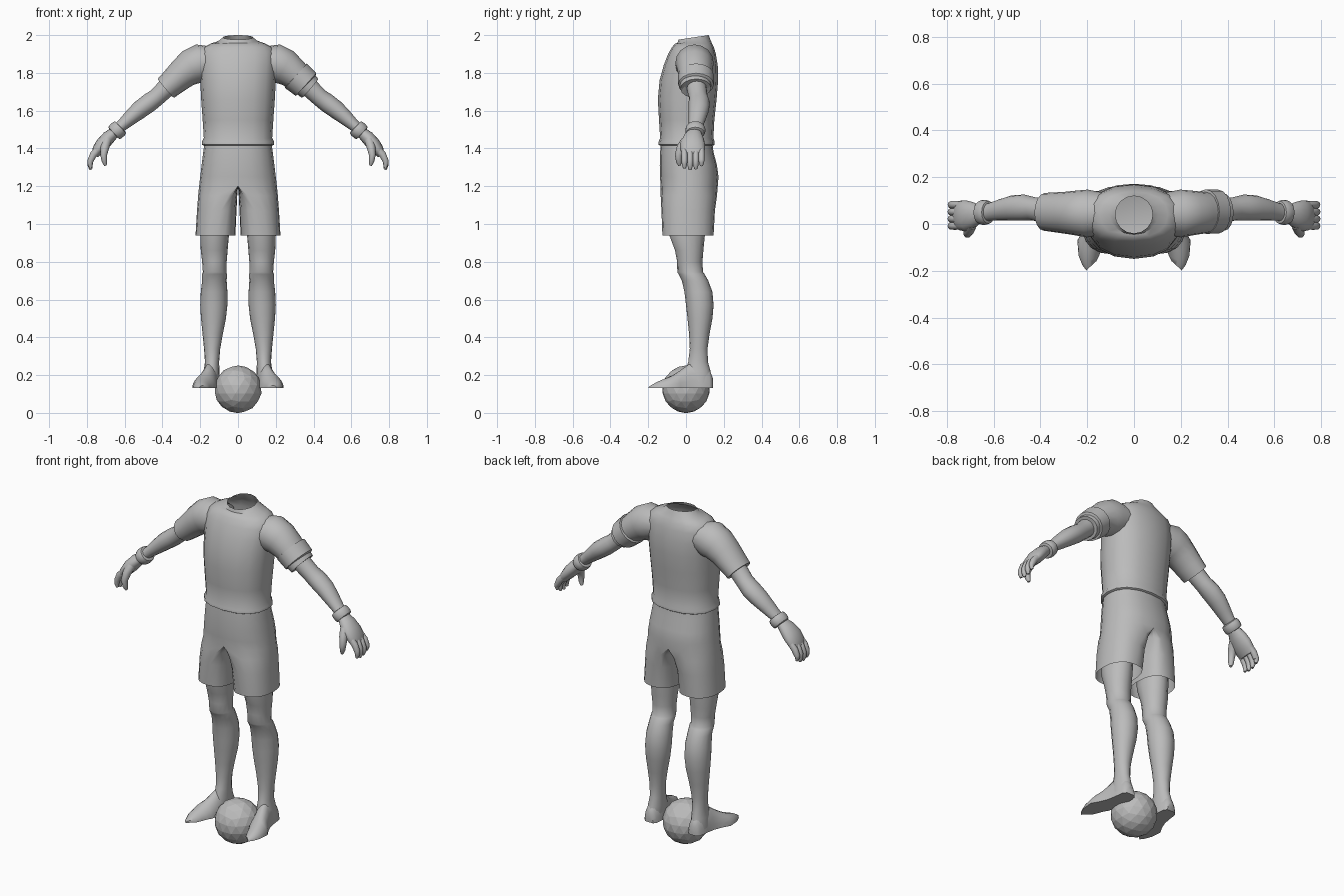
import bpy, bmesh, math
from mathutils import Vector

SIDES = 16
grey = bpy.data.materials.new("light_grey")
grey.diffuse_color = (0.5, 0.5, 0.5, 1)


def finish(bm, name, mirror=False, smooth=True):
    bmesh.ops.remove_doubles(bm, verts=bm.verts, dist=0.0005)
    bmesh.ops.recalc_face_normals(bm, faces=bm.faces)
    me = bpy.data.meshes.new(name)
    bm.to_mesh(me)
    bm.free()
    me.materials.append(grey)
    ob = bpy.data.objects.new(name, me)
    bpy.context.collection.objects.link(ob)
    bpy.ops.object.select_all(action='DESELECT')
    bpy.context.view_layer.objects.active = ob
    ob.select_set(True)
    if smooth:
        bpy.ops.object.shade_smooth_by_angle(angle=math.radians(45))
    if mirror:
        m = ob.modifiers.new("mirror", 'MIRROR')
        m.merge_threshold = 0.001
    return ob


def oval(c, u, v, ru, rv, p=1.0):
    """Ring of points around c; p below 1 makes it boxier."""
    pts = []
    for i in range(SIDES):
        a = 2 * math.pi * i / SIDES
        x, y = math.cos(a), math.sin(a)
        x = math.copysign(abs(x) ** p, x)
        y = math.copysign(abs(y) ** p, y)
        pts.append(Vector(c) + u * ru * x + v * rv * y)
    return pts


def loft(name, rings, start=True, end=True, mirror=True):
    bm = bmesh.new()
    rows = [[bm.verts.new(p) for p in r] for r in rings]
    for a, b in zip(rows, rows[1:]):
        for i in range(len(a)):
            j = (i + 1) % len(a)
            bm.faces.new((a[i], a[j], b[j], b[i]))
    if start:
        bm.faces.new(rows[0])
    if end:
        bm.faces.new(rows[-1])
    return finish(bm, name, mirror)


X, Y, Z = Vector((1, 0, 0)), Vector((0, 1, 0)), Vector((0, 0, 1))


def upright(rows, p=1.0):
    """Rows of z, x0, x1, y0, y1."""
    return [oval(((a + b) / 2, (c + d) / 2, z), X, Y, (b - a) / 2, (d - c) / 2, p)
            for z, a, b, c, d in rows]


def limb(rows):
    """Rows of x, y, z, radius across, radius in y; rings follow the path."""
    pts = [Vector(r[:3]) for r in rows]
    out = []
    for i, r in enumerate(rows):
        d = pts[min(i + 1, len(pts) - 1)] - pts[max(i - 1, 0)]
        u = Vector((-d.z, 0, d.x)).normalized()
        v = d.cross(u).normalized()
        out.append(oval(pts[i], u, v, r[3], r[4]))
    return out


# Shirt body, with a neck opening that tips forward
shirt = upright([(z, -w, w, f, b) for z, w, f, b in [
    (1.415, .183, -.138, .145), (1.42, .192, -.146, .152), (1.435, .191, -.145, .152),
    (1.455, .181, -.137, .145), (1.55, .187, -.143, .150), (1.66, .195, -.149, .162),
    (1.76, .200, -.140, .170), (1.84, .205, -.118, .168), (1.90, .203, -.095, .158),
    (1.935, .185, -.075, .148), (1.955, .145, -.058, .138)]], 0.88)
for z, w, f, b, tilt in [(1.968, .105, -.045, .128, .12), (1.988, .080, -.04, .12, .15)]:
    shirt.append([p + Z * (p.y - .04) * tilt for p in upright([(z, -w, w, f, b)])[0]])
loft("shirt_body", shirt, end=False, mirror=False)

# Sleeves with an open cuff turned back inside
loft("sleeve", limb([
    (.11, .045, 1.862, .075, .085), (.20, .045, 1.850, .103, .102),
    (.245, .047, 1.832, .096, .096), (.29, .048, 1.80, .083, .090),
    (.34, .050, 1.755, .073, .085), (.382, .052, 1.718, .066, .081),
    (.378, .052, 1.722, .055, .066), (.34, .052, 1.755, .050, .055)]))

# Band worn on one sleeve
loft("sleeve_band", limb([
    (.305, .053, 1.787, .077, .087), (.307, .053, 1.785, .087, .095),
    (.36, .053, 1.738, .081, .094), (.362, .053, 1.736, .070, .084)]), mirror=False)

# Bare arms
loft("arm", limb([
    (.33, .055, 1.765, .05, .052), (.385, .057, 1.715, .050, .052),
    (.43, .065, 1.672, .047, .050), (.47, .070, 1.642, .050, .056),
    (.52, .068, 1.605, .048, .054), (.57, .060, 1.562, .040, .046),
    (.615, .052, 1.522, .031, .038), (.66, .045, 1.482, .029, .036),
    (.69, .038, 1.455, .030, .045)]))
loft("wristband", limb([
    (.620, .05, 1.514, .034, .038), (.622, .05, 1.512, .043, .048),
    (.632, .05, 1.503, .047, .053), (.648, .049, 1.489, .047, .053),
    (.657, .049, 1.481, .043, .048), (.659, .049, 1.479, .034, .038)]))

# Hands: palm, curled fingers, thumb
loft("palm", limb([
    (.655, .045, 1.485, .029, .036), (.685, .040, 1.458, .036, .054),
    (.715, .035, 1.425, .037, .066), (.742, .036, 1.392, .031, .064),
    (.757, .038, 1.365, .020, .055)]))
for i in range(4):
    y, drop = -.008 + i * .030, (.008, 0, .004, .02)[i]
    loft("finger_%d" % (i + 1), limb([
        (.735, y, 1.40, .018, .015), (.765, y, 1.368, .019, .017),
        (.781, y, 1.335, .016, .016), (.783, y, 1.308 + drop, .013, .014),
        (.779, y, 1.287 + drop, .007, .008)]))
loft("thumb", limb([
    (.695, .000, 1.44, .025, .026), (.705, -.026, 1.405, .023, .024),
    (.711, -.040, 1.365, .018, .019), (.707, -.038, 1.33, .014, .015),
    (.702, -.034, 1.310, .007, .008)]))

# Shorts: one half with two open legs, mirrored; rows of z, middle, gap, width, front, back
rows = [(1.44, 0, 0, .176, -.132, .138), (1.38, 0, 0, .184, -.137, .146),
        (1.31, 0, 0, .193, -.139, .164), (1.25, 0, 0, .200, -.138, .172),
        (1.20, 0, 0, .206, -.134, .168), (1.15, .05, .004, .211, -.134, .164),
        (1.07, .09, .008, .217, -.130, .153), (.94, .112, .014, .225, -.125, .146)]
bm = bmesh.new()
N = 10
grid = []
for z, mid, gap, w, f, b in rows:
    ring = []
    for i in range(2 * N):
        a = math.pi * i / N - math.pi / 2
        s, c = math.sin(a), math.cos(a)
        x = mid + (w - mid) * c ** .85 if c > 1e-6 else mid - (mid - gap) * abs(c) ** .7
        y = (f + b) / 2 + (b - f) / 2 * math.copysign(abs(s) ** .9, s)
        ring.append(bm.verts.new((x, y, z)))
    grid.append(ring)
for k, (a, b) in enumerate(zip(grid, grid[1:])):
    for i in range(N if rows[k + 1][0] > 1.19 else 2 * N):
        j = (i + 1) % (2 * N)
        bm.faces.new((a[i], a[j], b[j], b[i]))
bmesh.ops.delete(bm, geom=[v for v in bm.verts if not v.link_faces], context='VERTS')
finish(bm, "shorts", True)

# Legs with a small step at the top of the sock
loft("leg", upright([
    (1.10, .045, .195, -.09, .11), (.94, .048, .200, -.088, .100),
    (.86, .055, .197, -.058, .092), (.80, .060, .190, -.047, .087),
    (.745, .062, .186, -.046, .090), (.735, .058, .190, -.040, .098),
    (.70, .060, .190, -.022, .118), (.64, .056, .197, -.008, .140),
    (.57, .056, .200, 0, .146), (.50, .064, .196, .008, .140),
    (.42, .080, .188, .016, .125), (.34, .094, .180, .020, .114),
    (.27, .100, .175, .012, .116), (.22, .098, .182, -.005, .130),
    (.17, .100, .188, -.01, .138), (.135, .104, .188, -.01, .135)]))

# Feet, flat underneath and turned outward; rows of y, centre, half width, top
foot = []
for y, cx, w, top in [(.142, .140, .025, .185), (.125, .142, .040, .225), (.07, .143, .046, .27),
                      (.02, .150, .048, .262), (-.03, .165, .054, .225), (-.07, .180, .062, .200),
                      (-.115, .185, .052, .180), (-.155, .185, .036, .162), (-.178, .182, .022, .146)]:
    ring = []
    for i in range(11):
        a = math.pi * i / 10
        ring.append(Vector((cx + w * math.cos(a), y - .02 * math.cos(a) * (y < -.1),
                            .133 + (top - .133) * math.sin(a) ** 1.1)))
    foot.append(ring)
loft("foot", foot)

# Ball: twelve pentagon and twenty hexagon panels, rounded outward
bm = bmesh.new()
bmesh.ops.create_icosphere(bm, subdivisions=1, radius=1)
corners = [v.co.copy() for v in bm.verts]
cut = [e.verts[i].co.lerp(e.verts[1 - i].co, 1 / 3) for e in bm.edges for i in (0, 1)]
bm.clear()
for p in cut:
    bm.verts.new(p)
bmesh.ops.convex_hull(bm, input=bm.verts)
bmesh.ops.dissolve_limit(bm, angle_limit=.02, verts=bm.verts, edges=bm.edges)
bmesh.ops.poke(bm, faces=bm.faces)
for v in bm.verts:
    v.co = v.co.normalized() * .126 + Z * .125
finish(bm, "ball", smooth=False)
